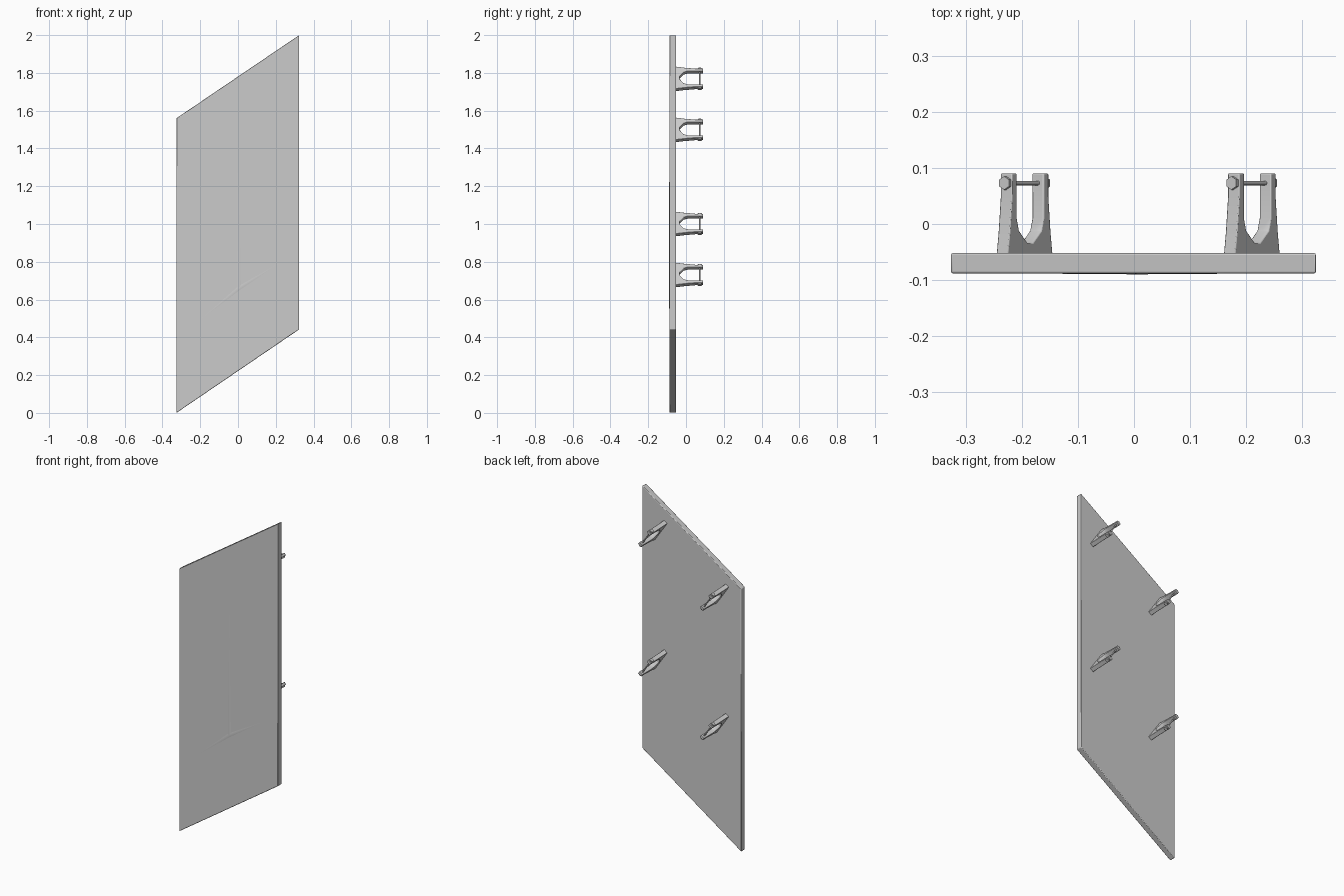
import bpy, bmesh, math
from mathutils import Vector

if "Cube" in bpy.data.objects:
    bpy.data.objects.remove(bpy.data.objects["Cube"])


def finish(bm, name, bevel=0.0):
    bmesh.ops.recalc_face_normals(bm, faces=bm.faces)
    mesh = bpy.data.meshes.new(name)
    bm.to_mesh(mesh)
    bm.free()
    ob = bpy.data.objects.new(name, mesh)
    bpy.context.collection.objects.link(ob)
    if bevel:
        m = ob.modifiers.new("bevel", 'BEVEL')
        m.width = bevel
        m.segments = 2
    bpy.ops.object.select_all(action='DESELECT')
    ob.select_set(True)
    bpy.context.view_layer.objects.active = ob
    bpy.ops.object.shade_smooth_by_angle(angle=math.radians(40))
    return ob


def extrude(bm, points, direction):
    """Prism from a closed profile swept along direction."""
    f = bm.faces.new([bm.verts.new(p) for p in points])
    r = bmesh.ops.extrude_face_region(bm, geom=[f])
    vs = [v for v in r['geom'] if isinstance(v, bmesh.types.BMVert)]
    bmesh.ops.translate(bm, verts=vs, vec=direction)


# Slanted panel
FRONT, BACK = -0.088, -0.052
corners = [(-0.326, 0.0), (0.324, 0.442), (0.324, 2.0), (-0.326, 1.56)]
bm = bmesh.new()
extrude(bm, [(x, BACK, z) for x, z in corners], (0, FRONT - BACK, 0))
finish(bm, "panel", 0.003)

# Three shallow tapering creases meeting on the front
hub = Vector((0.005, 0, 0.66))
bm = bmesh.new()
for tip in ((0.0, 1.76), (-0.25, 0.45), (0.28, 0.83)):
    end = Vector((tip[0], FRONT + 0.0003, tip[1]))
    d = end - hub
    side = Vector((-d.z, 0, d.x)).normalized() * 0.012
    base = hub + Vector((0, FRONT + 0.0003, 0))
    a, b, c, e = [bm.verts.new(p) for p in
                  (base + side, base - side, base + Vector((0, -0.002, 0)), end)]
    for f in ((a, c, e), (c, b, e), (a, b, c), (a, e, b)):
        bm.faces.new(f)
finish(bm, "front_crease")

# Forked brackets on the back, set square to the slanted edge
U = Vector((-0.564, 0, 0.826))
W = Vector((0.826, 0, 0.564))
Y = Vector((0, 1, 0))
half = [(0.071, -0.054), (0.065, -0.015), (0.058, 0.05), (0.058, 0.09),
        (0.042, 0.09), (0.042, 0.01), (0.035, -0.012), (0.008, -0.034)]
profile = half + [(-u, y) for u, y in reversed(half)]


def cylinder(bm, centre, axis, radius, depth, sides):
    r = bmesh.ops.create_cone(bm, cap_ends=True, segments=sides, radius1=radius,
                              radius2=radius, depth=depth)
    rot = Vector((0, 0, 1)).rotation_difference(axis).to_matrix()
    bmesh.ops.rotate(bm, verts=r['verts'], matrix=rot)
    bmesh.ops.translate(bm, verts=r['verts'], vec=centre)


for i, (x, z) in enumerate([(0.21, 1.768), (-0.195, 1.498), (0.21, 1.0), (-0.195, 0.73)]):
    c = Vector((x, 0, z))
    bm = bmesh.new()
    extrude(bm, [c + U * u + Y * y - W * 0.0125 for u, y in profile], W * 0.025)
    finish(bm, f"fork_bracket_{i + 1}", 0.002)

    # Cross pin with hexagonal heads
    bm = bmesh.new()
    p = c + Y * 0.073
    cylinder(bm, p, U, 0.004, 0.13, 10)
    for s in (-1, 1):
        cylinder(bm, p + U * 0.061 * s, U, 0.012, 0.008, 6)
    finish(bm, f"bracket_pin_{i + 1}")
